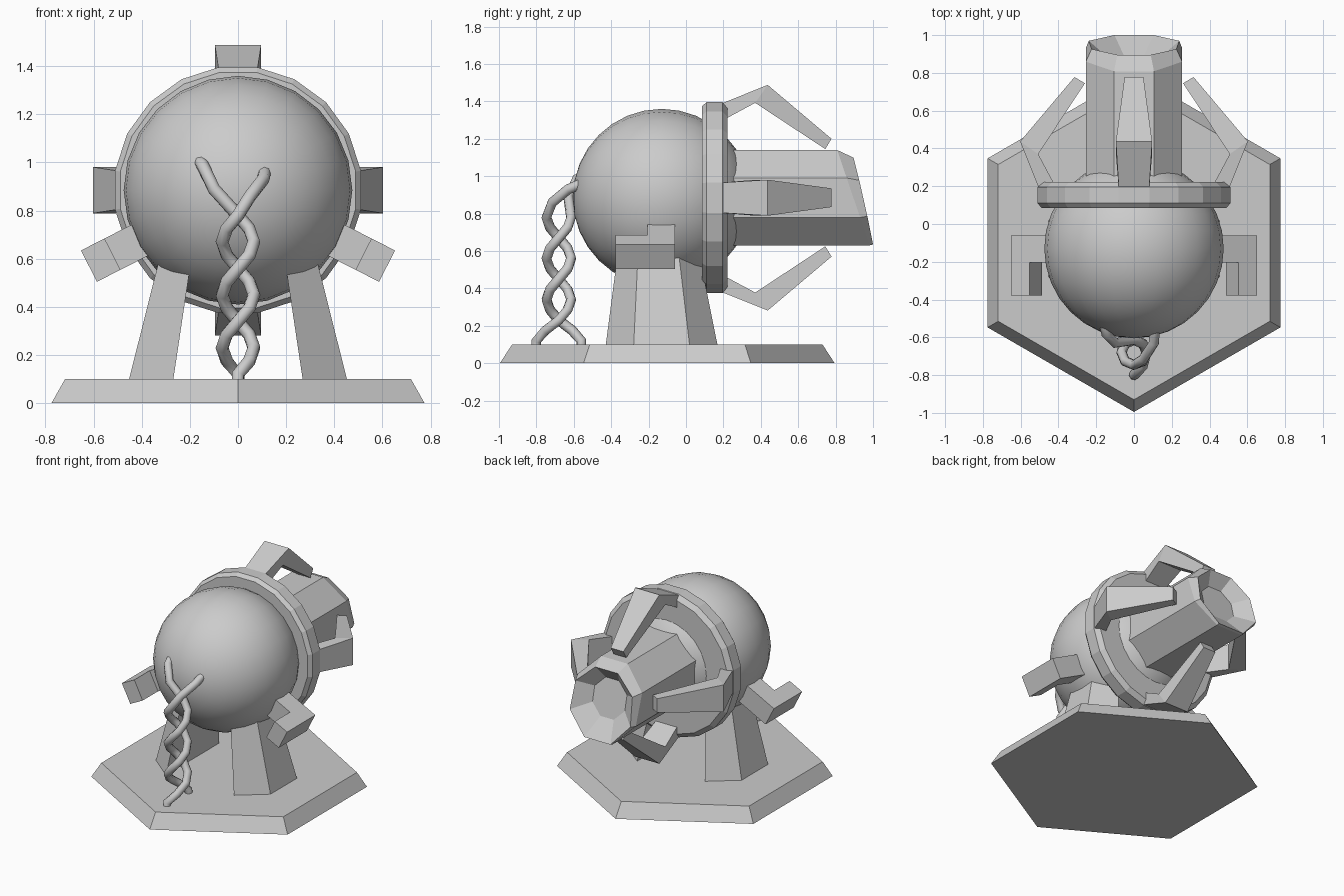
import bpy, bmesh, math
from mathutils import Vector, Matrix

if "Cube" in bpy.data.objects:
    bpy.data.objects.remove(bpy.data.objects["Cube"])

CZ = 0.885   # height of the main axis
CY = -0.13   # ball centre in y


def make(name, verts, faces):
    me = bpy.data.meshes.new(name)
    bm = bmesh.new()
    vs = [bm.verts.new(v) for v in verts]
    for f in faces:
        bm.faces.new([vs[i] for i in f])
    bmesh.ops.recalc_face_normals(bm, faces=bm.faces)
    bm.to_mesh(me)
    bm.free()
    ob = bpy.data.objects.new(name, me)
    bpy.context.collection.objects.link(ob)
    return ob


def loft(name, rings):
    """Skin a list of equal-length vertex rings and cap both ends."""
    n = len(rings[0])
    faces = [list(range(n)), list(range((len(rings) - 1) * n, len(rings) * n))]
    for r in range(len(rings) - 1):
        for i in range(n):
            j = (i + 1) % n
            faces.append([r * n + i, r * n + j, (r + 1) * n + j, (r + 1) * n + i])
    return make(name, [v for ring in rings for v in ring], faces)


def circle(n, r, start=0.0):
    return [(r * math.cos(start + 2 * math.pi * i / n),
             r * math.sin(start + 2 * math.pi * i / n)) for i in range(n)]


# Hexagonal base plate
loft("base_plate", [[(x, y - 0.1, z) for x, y in circle(6, r, math.pi / 6)]
                    for r, z in ((0.895, 0), (0.83, 0.1))])

# Two tapered support legs
foot = [(0.27, -0.30), (0.455, -0.15), (0.455, 0.15), (0.27, 0.30)]
for side, s in (("right", 1), ("left", -1)):
    loft("support_leg_" + side,
         [[(s * x * k, CY + c + y * k, z) for x, y in foot]
          for k, c, z in ((1, 0, 0.09), (0.69, -0.02, 0.65))])

# Smooth ball body, poles along y
bpy.ops.mesh.primitive_uv_sphere_add(segments=24, ring_count=16, radius=0.475,
                                     location=(0, CY, CZ),
                                     rotation=(math.pi / 2, 0, 0))
ball = bpy.context.object
ball.name = "ball_body"
bpy.ops.object.shade_smooth()

# Twenty-sided collar with a raised inner lip
profile = [(0.085, 0.495), (0.11, 0.517), (0.195, 0.517), (0.222, 0.485),
           (0.222, 0.315), (0.252, 0.27)]
loft("collar", [[(x, y, CZ + z) for x, z in circle(20, r, math.radians(9))]
                for y, r in profile])

# Octagonal barrel with a slanted, bevelled rim and a recessed end
octo = circle(8, 0.276, math.pi / 8)
start = [(x, 0.2, CZ + z) for x, z in octo]
body = [(x, 0.895 - 0.34 * z, CZ + z) for x, z in octo]
rim, dish = [], []
for x, z in octo:
    k = 0.98 - 0.14 * (z + 0.255) / 0.51
    rim.append((x * k, 0.948 - 0.205 * z, CZ + z * k))
    dish.append((x * 0.5, 0.86 - 0.12 * z, CZ + z * 0.5))
loft("barrel", [start, body, rim, dish])

# Four bent claws around the barrel: (y, outer r, half width) sections
sections = [((0.18, 0.50), (0.18, 0.405), 0.08),
            ((0.437, 0.603), (0.37, 0.507), 0.096),
            ((0.778, 0.315), (0.745, 0.26), 0.05)]
for i, nm in enumerate(("top", "right", "bottom", "left")):
    rot = Matrix.Rotation(i * math.pi / 2, 3, 'Y')
    rings = []
    for (yo, ro), (yi, ri), w in sections:
        # outer edge is wider at the bend and tip, inner edge matches it
        pts = [(-w, yo, ro), (w, yo, ro), (w, yi, ri), (-w, yi, ri)]
        rings.append([rot @ Vector(p) + Vector((0, 0, CZ)) for p in pts])
    loft("claw_" + nm, rings)

# Hooked side brackets: L shape in (radius, y), extruded across the arm
ell = [(0.40, -0.06), (0.695, -0.06), (0.695, -0.378), (0.585, -0.378),
       (0.585, -0.205), (0.40, -0.205)]
a = math.radians(-27)
for side, s in (("right", 1), ("left", -1)):
    loft("side_bracket_" + side,
         [[(s * (r * math.cos(a) - t * math.sin(a)), y,
            CZ + r * math.sin(a) + t * math.cos(a)) for r, y in ell]
          for t in (-0.073, 0.073)])


# Two twisted cables running from the ball to the base
def cable(name, head, phase):
    pts = list(head)
    for k in range(13):
        z = 0.78 - 0.055 * k
        th = -k * math.pi / 4 + phase
        amp = 0.066
        ay = amp + max(0, k - 9) * 0.018
        pts.append((amp * math.sin(th), -0.68 - ay * math.cos(th), z))
    x, y, z = pts[-1]
    pts.append((x, y, 0.08))
    cu = bpy.data.curves.new(name, 'CURVE')
    cu.dimensions = '3D'
    cu.bevel_depth = 0.027
    cu.bevel_resolution = 2
    cu.use_fill_caps = True
    sp = cu.splines.new('POLY')
    sp.points.add(len(pts) - 1)
    for p, co in zip(sp.points, pts):
        p.co = (*co, 1)
        p.radius = 1
    ob = bpy.data.objects.new(name, cu)
    bpy.context.collection.objects.link(ob)
    bpy.ops.object.select_all(action='DESELECT')
    ob.select_set(True)
    bpy.context.view_layer.objects.active = ob
    bpy.ops.object.convert(target='MESH')
    bpy.ops.object.shade_smooth_by_angle(angle=math.radians(50))


cable("cable_a", [(0.11, -0.56, 0.96), (0.105, -0.63, 0.93), (0.05, -0.715, 0.86)], 0)
cable("cable_b", [(-0.155, -0.54, 1.0), (-0.145, -0.585, 0.985),
                  (-0.10, -0.63, 0.89)], math.pi)
